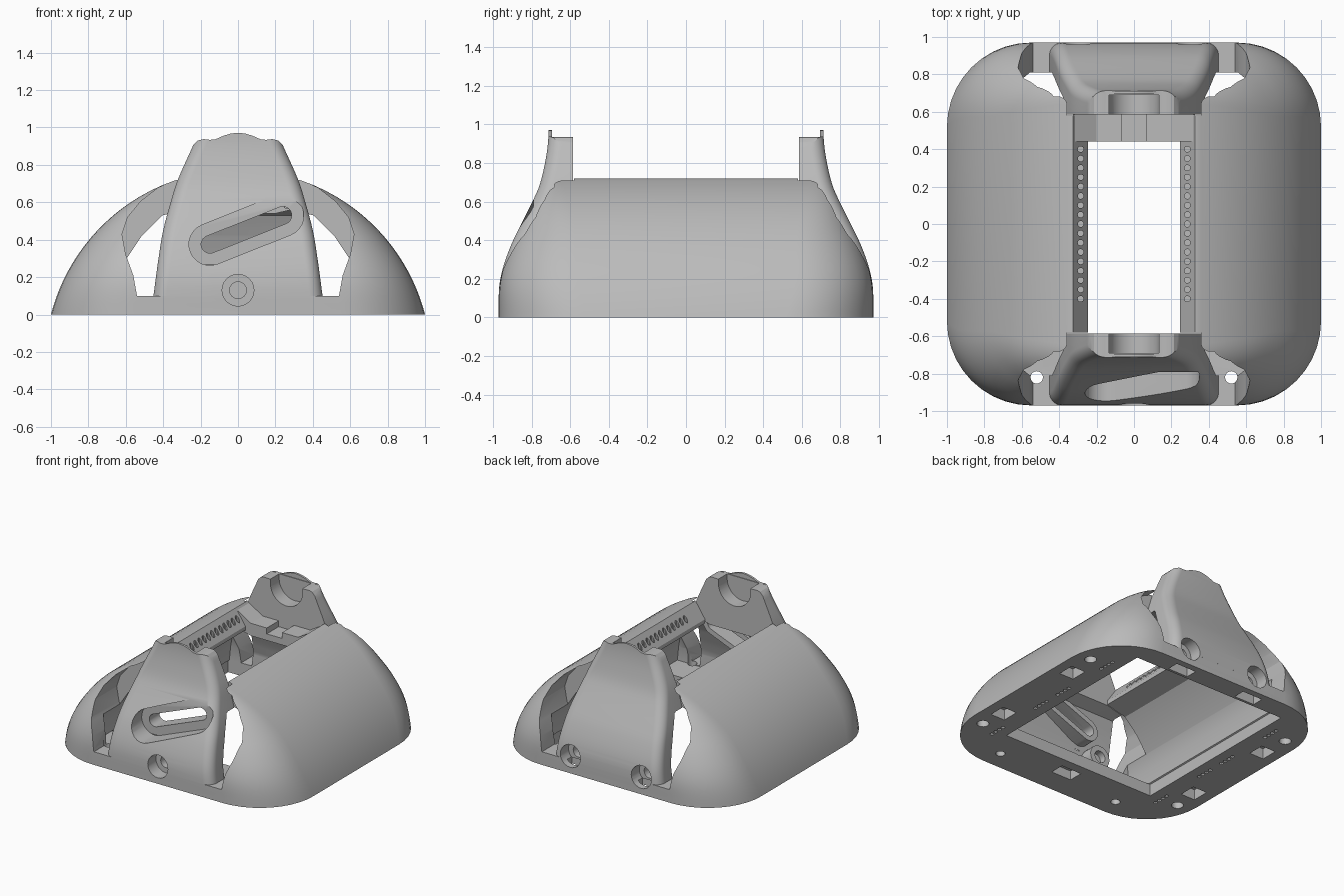
import bpy, bmesh, math
from mathutils import Vector

cube = bpy.data.objects.get("Cube")
if cube:
    bpy.data.objects.remove(cube, do_unlink=True)

grey = bpy.data.materials.new("light_grey")
grey.use_nodes = True
GREY = (0.5, 0.5, 0.5, 1)
grey.diffuse_color = GREY
grey.node_tree.nodes["Principled BSDF"].inputs["Base Color"].default_value = GREY


def add_loft(bm, rings):
    """Bridge rings of equal length and cap both ends."""
    loops = [[bm.verts.new(p) for p in ring] for ring in rings]
    n = len(loops[0])
    for a, b in zip(loops, loops[1:]):
        for i in range(n):
            j = (i + 1) % n
            bm.faces.new((a[i], a[j], b[j], b[i]))
    bm.faces.new(loops[0][::-1])
    bm.faces.new(loops[-1])


def add_prism(bm, pts, axis, a, b):
    """Extrude a 2D outline along the y or z axis."""
    place = (lambda p, t: (p[0], t, p[1])) if axis == "y" else (lambda p, t: (p[0], p[1], t))
    add_loft(bm, [[place(p, t) for p in pts] for t in (a, b)])


def make(name, bm):
    bmesh.ops.recalc_face_normals(bm, faces=bm.faces)
    mesh = bpy.data.meshes.new(name)
    bm.to_mesh(mesh)
    bm.free()
    mesh.materials.append(grey)
    obj = bpy.data.objects.new(name, mesh)
    bpy.context.collection.objects.link(obj)
    return obj


def prisms(name, *specs):
    bm = bmesh.new()
    for spec in specs:
        add_prism(bm, *spec)
    return make(name, bm)


def select(obj):
    bpy.ops.object.select_all(action="DESELECT")
    obj.select_set(True)
    bpy.context.view_layer.objects.active = obj


def cut(cutter, *targets):
    cutter.hide_render = True
    for obj in targets:
        select(obj)
        mod = obj.modifiers.new("cut", "BOOLEAN")
        mod.operation, mod.solver, mod.object = "DIFFERENCE", "EXACT", cutter
        bpy.ops.object.modifier_apply(modifier=mod.name)
    bpy.data.objects.remove(cutter, do_unlink=True)


def circle(x, y, r, n=24):
    return [(x + r * math.cos(math.tau * i / n), y + r * math.sin(math.tau * i / n)) for i in range(n)]


def rect(x, y, w, h):
    return [(x - w, y - h), (x + w, y - h), (x + w, y + h), (x - w, y + h)]


def pill(a, b, r, n=12):
    """Rounded slot outline between two centres."""
    turn = math.atan2(b[1] - a[1], b[0] - a[0]) - math.pi / 2
    return [(c[0] + r * math.cos(turn + k + math.pi * i / n), c[1] + r * math.sin(turn + k + math.pi * i / n))
            for c, k in ((b, 0), (a, math.pi)) for i in range(n + 1)]


def mirrored(half):
    return half + [(-x, z) for x, z in reversed(half)]


def smooth(pts, z):
    """Cubic curve through (z, value) pairs."""
    slope = []
    for i in range(len(pts)):
        p, q = pts[max(i - 1, 0)], pts[min(i + 1, len(pts) - 1)]
        slope.append((q[1] - p[1]) / (q[0] - p[0]))
    for i in range(len(pts) - 1):
        (z0, v0), (z1, v1) = pts[i], pts[i + 1]
        if z <= z1 or i == len(pts) - 2:
            h = z1 - z0
            t = (z - z0) / h
            return ((2*t**3 - 3*t*t + 1) * v0 + (t**3 - 2*t*t + t) * h * slope[i]
                    + (3*t*t - 2*t**3) * v1 + (t**3 - t*t) * h * slope[i + 1])


# Governing curves over height: depth, corner radius, tower half width
DEPTH = [(0, .97), (.15, .968), (.25, .95), (.37, .908), (.46, .865), (.58, .805), (.68, .76), (.8, .73), (.9, .715), (1, .71)]
CORNER = [(0, .45), (.25, .38), (.44, .3), (.6, .18), (.72, .1)]
TOWER = [(.1, .452), (.3, .425), (.45, .4), (.6, .36), (.72, .322), (.9, .242), (1, .2)]


def arc_width(z):
    return math.sqrt(1.067 - (z + .259) ** 2)


def corner(cx, cy, r, start, n=10):
    return [(cx + r * math.cos(start + i * math.pi / 2 / n), cy + r * math.sin(start + i * math.pi / 2 / n)) for i in range(n + 1)]


# Domed shell
bm = bmesh.new()
rings = []
for k in range(25):
    z = .72 * k / 24
    x, y, r = arc_width(z), smooth(DEPTH, z), smooth(CORNER, z)
    ring = []
    for q, (sx, sy) in enumerate(((1, 1), (-1, 1), (-1, -1), (1, -1))):
        ring += corner(sx * (x - r), sy * (y - r), r, q * math.pi / 2)
    rings.append([(px, py, z) for px, py in ring])
add_loft(bm, rings)
shell = make("domed_shell", bm)


# End towers
def tower(name, side):
    bm = bmesh.new()
    rings = []
    for k in range(31):
        z = .1 + .9 * k / 30
        w, y, r = smooth(TOWER, z), smooth(DEPTH, z), .07
        ring = corner(w - r, y - r, r, 0) + corner(r - w, y - r, r, math.pi / 2)
        ring += [(-w, .585), (w, .585)]
        rings.append([(px, side * py, z) for px, py in ring])
    add_loft(bm, rings)
    return make(name, bm)


front_tower, back_tower = tower("front_tower", -1), tower("back_tower", 1)
towers = (front_tower, back_tower)

# Side windows between towers and shell
window = mirrored([(.335, 1.2), (.335, .72), (.43, .675), (.52, .605), (.59, .52),
                   (.62, .43), (.6, .32), (.56, .21), (.54, .1)])
cut(prisms("window_cutter", (window, "y", -1.2, -.58), (window, "y", .58, 1.2)), shell)

# Hollow interior with an open bottom
bm = bmesh.new()
cavity = [(-.1, .65, -.6, .81), (.09, .65, -.6, .81), (.095, .64, -.81, .81), (.2, .63, -.81, .81),
          (.3, .595, -.78, .78), (.42, .515, -.735, .735), (.53, .405, -.68, .68), (.57, .245, -.58, .58),
          (.75, .245, -.58, .58)]
add_loft(bm, [[(-w, f, z), (w, f, z), (w, b, z), (-w, b, z)] for z, w, f, b in cavity])
cut(make("cavity_cutter", bm), shell, *towers)

# Top opening with sloping rails and their rows of holes
opening = mirrored([(1.2, 1.2), (1.2, .721), (.327, .721), (.245, .6), (.245, .5)])
cut(prisms("opening_cutter", (opening, "y", -.585, .585)), shell)
cut(prisms("rail_hole_cutter", *[(circle(s * .285, -.4 + .05 * i, .016, 10), "z", .6, .8)
                                 for s in (-1, 1) for i in range(17)]), shell)

# Wavy tower tops and cradle notches
crest = mirrored([(.5, 1.2), (.5, .87), (.26, .87), (.24, .905), (.215, .93), (.185, .938), (.15, .934),
                  (.12, .937), (.08, .955), (.04, .967), (.01, .971)])
cut(prisms("crest_cutter", (crest, "y", -1.2, 1.2)), *towers)
post_top = rect(0, 1.03, .5, .095)
cut(prisms("post_top_cutter", (post_top, "y", -.695, .695)), *towers)
cradle = [(.135 * math.cos(a), .9 - .135 * math.sin(a)) for a in [math.pi * i / 24 for i in range(25)]]
cradle += [(-.135, 1.2), (.135, 1.2)]
cut(prisms("cradle_cutter", (cradle, "y", -.69, .69)), *towers)

# Slanted slot with recessed border and inner rim
LOW, HIGH = (-.15, .375), (.24, .53)
slot_rim = prisms("slot_rim", (pill(LOW, HIGH, .085), "y", -.775, -.67))
cut(prisms("recess_cutter", (pill(LOW, HIGH, .112), "y", -1.2, -.79)), front_tower)
cut(prisms("slot_cutter", (pill(LOW, HIGH, .047), "y", -1.2, -.5)), front_tower, slot_rim)

# Counterbored screw holes
for x, s, part in ((0, -1, front_tower), (-.3, 1, back_tower), (.3, 1, back_tower)):
    for r, inner in ((.085, .87), (.045, .55)):
        cut(prisms("screw_cutter", (circle(x, .13, r), "y", s * inner, s * 1.2)), shell, part)

# Ledge holes, nut pockets, magnet seats and pin holes underneath
cut(prisms("ledge_hole_cutter", *[(circle(s * .52, -.82, .033), "z", -.1, .2) for s in (-1, 1)]), shell)
pockets = [(rect(s * .86, y, .06, .065), "z", -.1, .08) for s in (-1, 1) for y in (-.38, .36)]
pockets += [(rect(s * .3, .875, .085, .045), "z", -.1, .07) for s in (-1, 1)]
pockets.append((rect(0, -.73, .085, .055), "z", -.1, .07))
cut(prisms("pocket_cutter", *pockets), shell)
cut(prisms("seat_cutter", *[(circle(s * .88, t * .58, .042), "z", -.1, .05) for s in (-1, 1) for t in (-1, 1)]), shell)
cut(prisms("pin_cutter", *[(circle(s * .74, y + .04 * i, .014, 8), "z", -.1, .05)
                           for s in (-1, 1) for y in (-.65, -.18, .06, .53) for i in range(4)]), shell)

# Rear crossbar with a central channel
bar = mirrored([(.325, .57), (.325, .71), (.2, .635), (.065, .635), (.065, .59)])
bar = bar[1:-1] + [(-.325, .57), (-.2, .54), (.2, .54), (.325, .57)]
crossbar = prisms("rear_crossbar", (bar, "y", .44, .59))

# Ring boss inside the front tower
boss = prisms("inner_boss", (circle(-.28, .22, .085), "y", -.82, -.7))
cut(prisms("boss_cutter", (circle(-.28, .22, .045), "y", -.75, -.6)), boss)

for obj in (shell, front_tower, back_tower, slot_rim, crossbar, boss):
    select(obj)
    bpy.ops.object.shade_smooth_by_angle(angle=math.radians(28))
